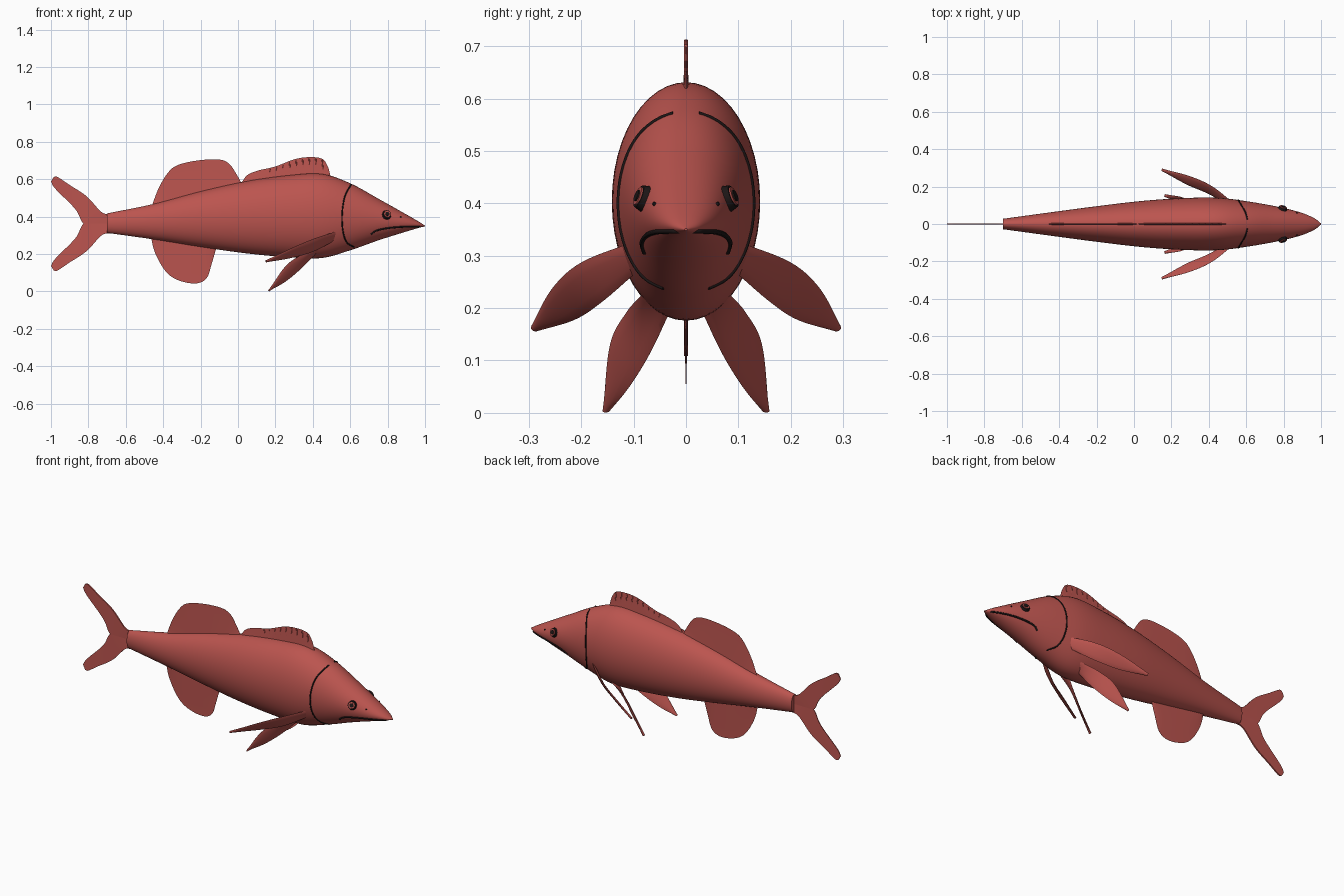
import bpy, bmesh, math
from mathutils import Vector

cube = bpy.data.objects.get("Cube")
if cube:
    bpy.data.objects.remove(cube, do_unlink=True)


def material(name, color):
    m = bpy.data.materials.new(name)
    m.use_nodes = True
    m.diffuse_color = color
    m.node_tree.nodes["Principled BSDF"].inputs["Base Color"].default_value = color
    return m


RED = material("fish red", (0.5, 0.09, 0.078, 1))
DARK = material("dark line", (0.012, 0.008, 0.008, 1))


def add_mesh(name, bm, mat, angle=50):
    bmesh.ops.recalc_face_normals(bm, faces=bm.faces[:])
    mesh = bpy.data.meshes.new(name)
    bm.to_mesh(mesh)
    bm.free()
    mesh.materials.append(mat)
    ob = bpy.data.objects.new(name, mesh)
    bpy.context.collection.objects.link(ob)
    bpy.ops.object.select_all(action='DESELECT')
    ob.select_set(True)
    bpy.context.view_layer.objects.active = ob
    bpy.ops.object.shade_smooth_by_angle(angle=math.radians(angle))
    return ob


def smooth(points, steps=8):
    """Catmull-Rom curve through the points."""
    p = [Vector(q) for q in points]
    p = [2 * p[0] - p[1]] + p + [2 * p[-1] - p[-2]]
    out = []
    for i in range(1, len(p) - 2):
        a, b, c, d = p[i - 1:i + 3]
        for s in range(steps):
            t = s / steps
            out.append(0.5 * (2 * b + (c - a) * t + (2 * a - 5 * b + 4 * c - d) * t ** 2
                              + (3 * b - a - 3 * c + d) * t ** 3))
    return out + [p[-2]]


# Body sections: x, top, bottom, half width
SECTIONS = smooth([
    (-0.70, 0.417, 0.313, 0.028), (-0.45, 0.468, 0.278, 0.062),
    (-0.20, 0.535, 0.238, 0.095), (0.05, 0.590, 0.203, 0.124),
    (0.28, 0.622, 0.182, 0.139), (0.45, 0.628, 0.179, 0.140),
    (0.60, 0.578, 0.220, 0.122), (0.75, 0.496, 0.273, 0.096),
    (0.88, 0.423, 0.314, 0.065), (0.96, 0.377, 0.338, 0.033),
    (1.00, 0.352, 0.348, 0.003)])


def section(x):
    for a, b in zip(SECTIONS, SECTIONS[1:]):
        if x <= b[0]:
            return a.lerp(b, (x - a[0]) / (b[0] - a[0]))
    return SECTIONS[-1]


def on_body(x, z, side=1):
    _, top, low, half = section(x)
    k = (z - (top + low) / 2) / ((top - low) / 2)
    return Vector((x, side * half * math.sqrt(max(0, 1 - k * k)), z))


def bridge(bm, loops, closed):
    for a, b in zip(loops, loops[1:]):
        n = len(a)
        for i in range(n if closed else n - 1):
            j = (i + 1) % n
            bm.faces.new((a[i], a[j], b[j], b[i]))


# Body
bm = bmesh.new()
SEG = 48
rings = []
for x, top, low, half in SECTIONS:
    rings.append([bm.verts.new((x, half * math.cos(a), (top + low) / 2 + (top - low) / 2 * math.sin(a)))
                  for a in (2 * math.pi * i / SEG for i in range(SEG))])
bridge(bm, rings, True)
bm.faces.new(rings[0])
bm.faces.new(rings[-1])
add_mesh("body", bm, RED)


def fin(name, edge_a, edge_b, normal, thick, profile, rows=8):
    """Thin blade lofted between two edges, with a thickness profile across it."""
    a, b = smooth(edge_a), smooth(edge_b)
    normal = Vector(normal).normalized()
    bm = bmesh.new()
    loops = []
    for i, (p, q) in enumerate(zip(a, b)):
        loop = []
        for sign, order in ((1, range(rows + 1)), (-1, range(rows, -1, -1))):
            for r in order:
                t = r / rows
                off = sign * normal * thick * max(profile(t), 0.04)
                loop.append(bm.verts.new(p.lerp(q, t) + off))
        loops.append(loop)
    bridge(bm, loops, True)
    bm.faces.new(loops[0])
    bm.faces.new(loops[-1])
    return add_mesh(name, bm, RED)


def taper(t):
    return 1 - t


def lens(t):
    return math.sqrt(math.sin(math.pi * min(t, 1)) + 1e-6) if t < 1 else 0


def median_fin(name, outline, top):
    """Upright fin whose base follows the back or belly."""
    base = []
    x0, x1 = outline[0][0], outline[-1][0]
    n = len(outline) - 1
    for i in range(n + 1):
        x = x0 + (x1 - x0) * i / n
        s = section(x)
        base.append((x, 0, s[1] - 0.012 if top else s[2] + 0.012))
    fin(name, base, [(x, 0, z) for x, z in outline], (0, 1, 0), 0.006, taper)


FRONT_DORSAL = [(0.015, 0.575), (0.05, 0.622), (0.11, 0.647), (0.20, 0.668), (0.30, 0.706),
                (0.38, 0.718), (0.45, 0.709), (0.48, 0.668), (0.495, 0.615)]
median_fin("front_dorsal_fin", FRONT_DORSAL, True)
median_fin("rear_dorsal_fin",
           [(-0.46, 0.46), (-0.425, 0.55), (-0.38, 0.627), (-0.33, 0.672), (-0.23, 0.698),
            (-0.11, 0.706), (-0.05, 0.685), (-0.01, 0.63), (0.02, 0.575)], True)
median_fin("anal_fin",
           [(-0.465, 0.29), (-0.445, 0.21), (-0.40, 0.125), (-0.35, 0.075), (-0.28, 0.048),
            (-0.21, 0.045), (-0.165, 0.075), (-0.14, 0.15), (-0.115, 0.235)], False)

# Forked tail, lower lobe mirrored about the tail axis
MID = 0.362
OUTER = [(-0.68, 0.05), (-0.73, 0.063), (-0.81, 0.147), (-0.90, 0.207), (-0.965, 0.25), (-0.985, 0.25)]
INNER = [(-0.68, 0), (-0.76, 0), (-0.825, 0), (-0.87, 0.078), (-0.975, 0.185), (-1.0, 0.225)]
for name, s in (("upper_tail_lobe", 1), ("lower_tail_lobe", -1)):
    fin(name, [(x, 0, MID + s * h) for x, h in OUTER], [(x, 0, MID + s * h) for x, h in INNER],
        (0, 1, 0), 0.004, lambda t: 1 - 0.5 * t)

# Paired fins: outer edge, inner edge on the +y side
PAIRED = {
    "pectoral_fin": ([(0.54, 0.105, 0.325), (0.42, 0.200, 0.287), (0.30, 0.255, 0.238), (0.15, 0.295, 0.166)],
                     [(0.51, 0.095, 0.268), (0.40, 0.160, 0.212), (0.28, 0.212, 0.178), (0.15, 0.284, 0.156)]),
    "pelvic_fin": ([(0.43, 0.085, 0.225), (0.33, 0.115, 0.190), (0.25, 0.145, 0.130), (0.165, 0.158, 0.006)],
                   [(0.41, 0.030, 0.195), (0.33, 0.068, 0.115), (0.25, 0.108, 0.050), (0.165, 0.147, 0.002)])}
for name, edges in PAIRED.items():
    for label, s in (("rear_side", 1), ("front_side", -1)):
        a, b = [[Vector((x, s * y, z)) for x, y, z in e] for e in edges]
        fin(name + "_" + label, a, b, (a[1] - b[1]).cross(a[3] - a[0]), 0.006, lens)


def tube(name, points, radius, mat):
    curve = bpy.data.curves.new(name, 'CURVE')
    curve.dimensions = '3D'
    curve.bevel_depth = radius
    curve.bevel_resolution = 1
    curve.use_fill_caps = True
    spline = curve.splines.new('POLY')
    spline.points.add(len(points) - 1)
    for sp, p in zip(spline.points, points):
        sp.co = (*p, 1)
    curve.materials.append(mat)
    ob = bpy.data.objects.new(name, curve)
    bpy.context.collection.objects.link(ob)


def disc(name, x, z, side, radius, height, mat):
    """Short round plate lying on the body surface."""
    p = on_body(x, z, side)
    e = 0.01
    n = (on_body(x + e, z, side) - p).cross(on_body(x, z + e, side) - p).normalized()
    if n.y * side < 0:
        n = -n
    bm = bmesh.new()
    bmesh.ops.create_cone(bm, cap_ends=True, segments=24, radius1=radius, radius2=radius * 0.85, depth=height)
    ob = add_mesh(name, bm, mat, 30)
    ob.rotation_euler = n.to_track_quat('Z', 'Y').to_euler()
    ob.location = p + n * height * 0.2


# Gill covers, eyes and nostrils
GILL = smooth([(0.605, 0.572), (0.572, 0.51), (0.557, 0.42), (0.560, 0.33), (0.580, 0.265), (0.62, 0.238)])
for label, s in (("rear_side", 1), ("front_side", -1)):
    tube("gill_line_" + label, [on_body(x, z, s) for x, z in GILL], 0.004, DARK)
    disc("eye_rim_" + label, 0.795, 0.41, s, 0.026, 0.014, DARK)
    disc("iris_" + label, 0.795, 0.41, s, 0.021, 0.018, RED)
    disc("pupil_" + label, 0.795, 0.41, s, 0.013, 0.022, DARK)
    disc("nostril_" + label, 0.87, 0.398, s, 0.004, 0.006, DARK)

# Mouth running round the snout
LIP = smooth([(0.712, 0.306), (0.74, 0.325), (0.80, 0.338), (0.88, 0.345), (0.97, 0.347)])
tube("mouth_line", [on_body(x, z, 1) for x, z in LIP] + [on_body(x, z, -1) for x, z in reversed(LIP)],
     0.005, DARK)

# Spines in the front dorsal fin
ridge = smooth(FRONT_DORSAL)
for i in range(9):
    x = 0.17 + 0.035 * i
    tip = min(ridge, key=lambda p: abs(p.x - x))
    tube(f"dorsal_spine_{i + 1}", [(x + 0.008, 0, section(x)[1] - 0.01), (x, 0, tip.y - 0.006)], 0.0035, RED)
